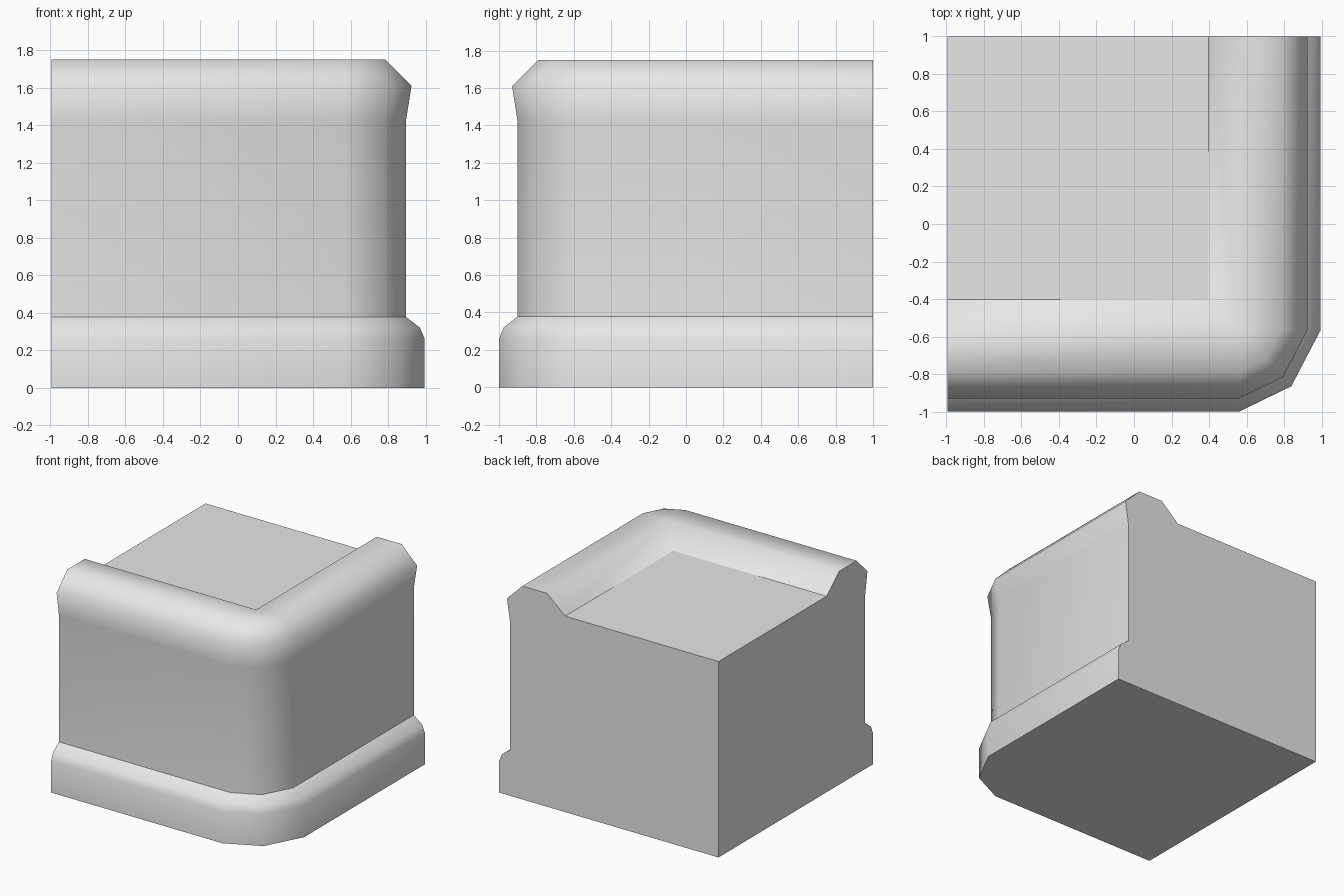
import bpy, bmesh

# Remove the default cube
cube = bpy.data.objects.get("Cube")
if cube:
    bpy.data.objects.remove(cube, do_unlink=True)

# Single plain stone colour
stone = bpy.data.materials.new("light_grey_stone")
stone.use_nodes = True
GREY = (0.8, 0.8, 0.8, 1)
stone.diffuse_color = GREY
stone.node_tree.nodes["Principled BSDF"].inputs["Base Color"].default_value = GREY

CX, CY = 0.56, -0.565        # centre of the rounded corner
LEFT, BACK = -0.995, 1.0     # flat cut sides

# Moulding section: (distance outward from corner centre, height)
SECTION = [
    (0.435, 0), (0.435, 0.26), (0.41, 0.32), (0.335, 0.378),   # plinth
    (0.335, 1.42), (0.365, 1.61), (0.225, 1.75),               # wall and lip
    (0, 1.75), (-0.163, 1.607),                                # coping, inner slope
]
PLINTH_TOP = 3


def path(r):
    """Plan outline at outward distance r: front run, corner, side run."""
    x, y = CX + r, CY - r
    if r > 0:
        corner = [(CX, y), (CX + 0.64 * r, CY - 0.69 * r), (x, CY)]
    else:
        corner = [(x, y)] * 3
    return [(LEFT, y)] + corner + [(x, BACK)]


bm = bmesh.new()
rows = []
for r, z in SECTION:
    row, made = [], {}
    for x, y in path(r):
        if (x, y) not in made:
            made[x, y] = bm.verts.new((x, y, z))
        row.append(made[x, y])
    rows.append(row)

# Swept moulding, smooth shaded
for low, high in zip(rows, rows[1:]):
    for i in range(len(low) - 1):
        loop = list(dict.fromkeys([low[i], low[i + 1], high[i + 1], high[i]]))
        if len(loop) > 2:
            bm.faces.new(loop).smooth = True

# Flat caps: underside, sunken top, and the two cut sides
floor_z = SECTION[-1][1]
back_low = bm.verts.new((LEFT, BACK, 0))
back_high = bm.verts.new((LEFT, BACK, floor_z))
caps = [
    rows[0] + [back_low],
    list(dict.fromkeys(rows[-1])) + [back_high],
    [row[0] for row in rows] + [back_high, back_low],
    [row[-1] for row in rows] + [back_high, back_low],
]
for loop in caps:
    bm.faces.new(loop).smooth = False
bmesh.ops.recalc_face_normals(bm, faces=bm.faces)

# Keep cap borders and the plinth's upper edge crisp
plinth_edge = set(rows[PLINTH_TOP])
for e in bm.edges:
    if any(not f.smooth for f in e.link_faces) or set(e.verts) <= plinth_edge:
        e.smooth = False

mesh = bpy.data.meshes.new("corner_parapet")
bm.to_mesh(mesh)
bm.free()
mesh.materials.append(stone)
parapet = bpy.data.objects.new("corner_parapet", mesh)
bpy.context.collection.objects.link(parapet)
